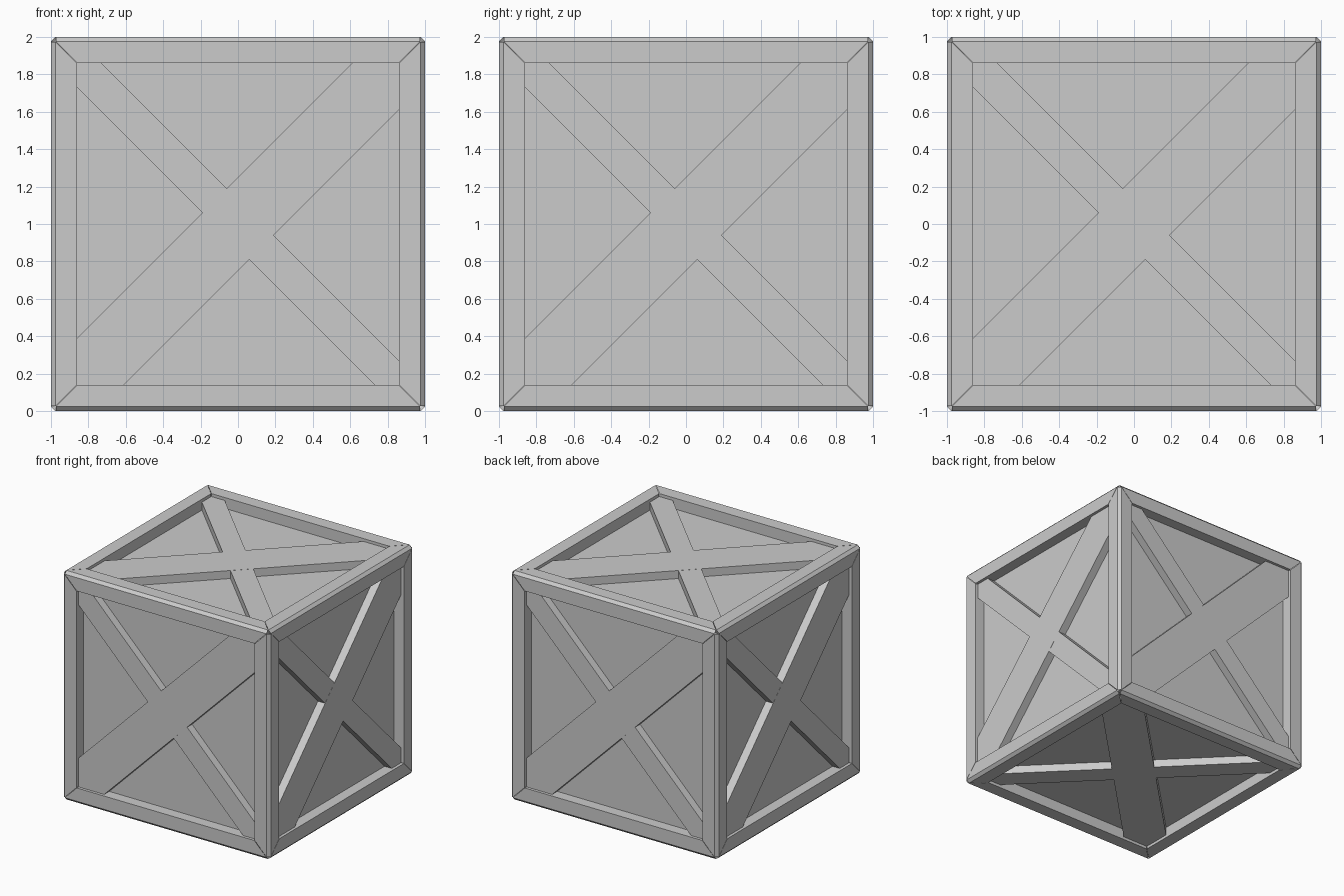
import bpy, bmesh
from mathutils import Vector
from itertools import product

if "Cube" in bpy.data.objects:
    bpy.data.objects.remove(bpy.data.objects["Cube"])

OUT, CHAM, INNER = 1.0, 0.976, 0.86   # outer face, chamfer start, inner frame edge
PANEL, BRACE = 0.905, 0.975           # panel surface and brace surface
REACH = 0.87                          # braces tuck slightly under the frame
SEAM = 0.002                          # hairline gap at the mitres
LIFT = Vector((0, 0, 1))


def prism(name, bottom, top):
    """Closed solid between two matching loops of points."""
    bm = bmesh.new()
    a = [bm.verts.new(p + LIFT) for p in bottom]
    b = [bm.verts.new(p + LIFT) for p in top]
    n = len(a)
    bm.faces.new(a)
    bm.faces.new(b[::-1])
    for i in range(n):
        bm.faces.new((a[i], b[i], b[(i + 1) % n], a[(i + 1) % n]))
    bmesh.ops.recalc_face_normals(bm, faces=bm.faces)
    me = bpy.data.meshes.new(name)
    bm.to_mesh(me)
    bm.free()
    ob = bpy.data.objects.new(name, me)
    bpy.context.collection.objects.link(ob)
    return ob


# Inner box: the recessed panels
bpy.ops.mesh.primitive_cube_add(size=2 * PANEL, location=LIFT)
bpy.context.object.name = "panel_box"

# Twelve mitred edge bars with a chamfered outer edge
section = [(OUT, INNER), (OUT, CHAM), (CHAM, OUT), (INNER, OUT), (INNER, INNER)]
for axis in range(3):
    j, k = (axis + 1) % 3, (axis + 2) % 3
    for sj, sk in product((-1, 1), repeat=2):
        loops = []
        for end in (-1, 1):
            loop = []
            for p, q in section:
                v = Vector((0, 0, 0))
                v[axis] = end * (min(p, q) - SEAM)
                v[j], v[k] = sj * p, sk * q
                loop.append(v)
            loops.append(loop)
        prism("frame_bar_" + "xyz"[axis], *loops)

# Crossed braces on every side: one wide, one narrow
X, Y, Z = Vector((1, 0, 0)), Vector((0, 1, 0)), Vector((0, 0, 1))
sides = {
    "front": (X, Z, -Y), "right": (Y, Z, X), "back": (-X, Z, Y),
    "left": (-Y, Z, -X), "top": (X, Y, Z), "bottom": (X, Y, -Z),
}
for side, (u, v, n) in sides.items():
    for kind, w, flip, height in (("wide", 0.25, 1, BRACE),
                                  ("narrow", 0.13, -1, BRACE - 0.001)):
        r = REACH
        half = [(r, r - w), (r, r), (r - w, r)]
        outline = half + [(-a, -b) for a, b in half]
        flat = [u * (a * flip) + v * b for a, b in outline]
        prism(f"{side}_{kind}_brace",
              [p + n * (PANEL - 0.005) for p in flat],
              [p + n * height for p in flat])
